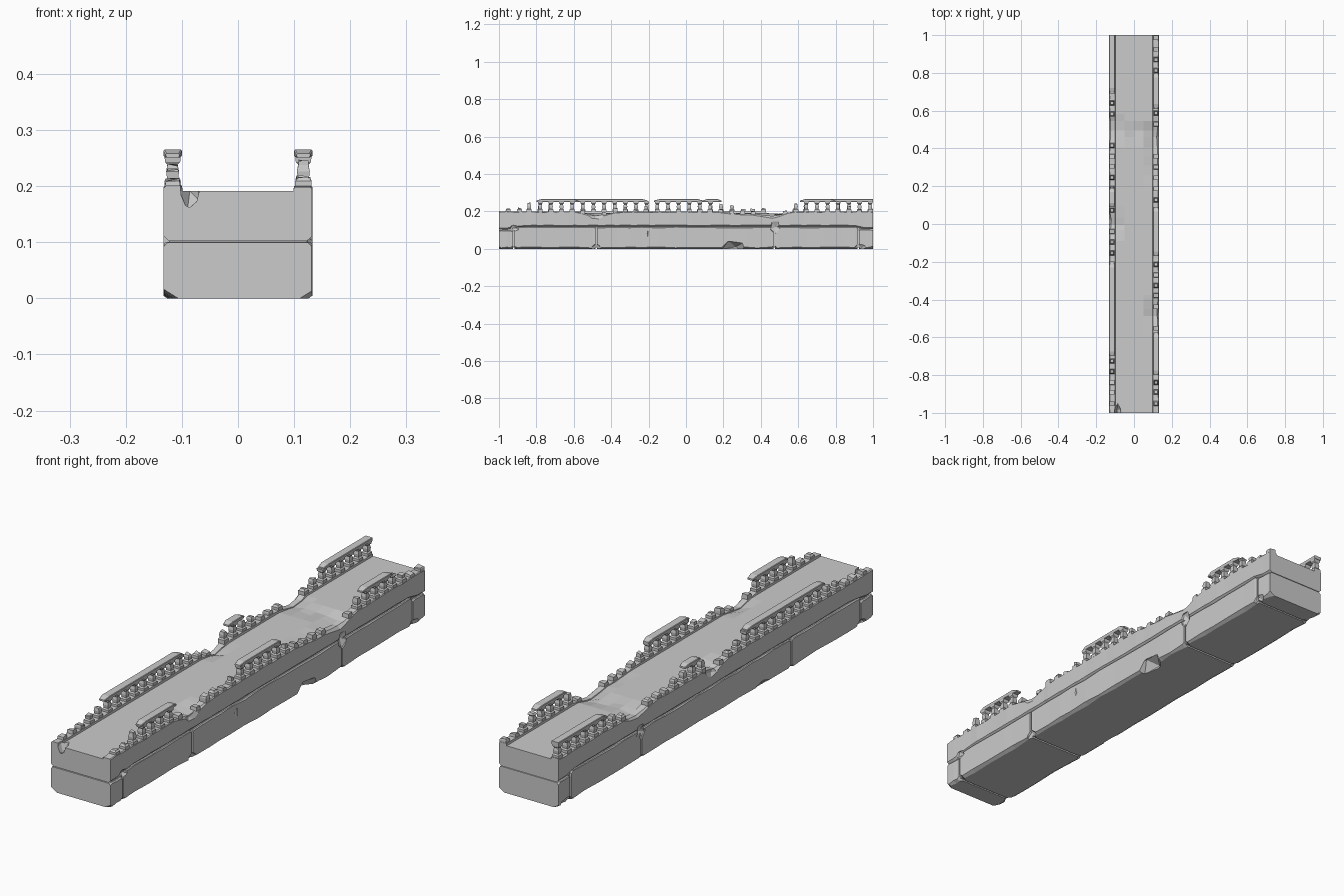
import bpy, bmesh, random
from mathutils import Matrix, Euler

if "Cube" in bpy.data.objects:
    bpy.data.objects.remove(bpy.data.objects["Cube"])

random.seed(7)
R = random.uniform
HW = 0.133          # half width of the bridge
RAIL_X = 0.1165     # centre line of each balustrade


def finish(name, bm):
    bmesh.ops.recalc_face_normals(bm, faces=bm.faces)
    me = bpy.data.meshes.new(name)
    bm.to_mesh(me)
    bm.free()
    ob = bpy.data.objects.new(name, me)
    bpy.context.collection.objects.link(ob)
    return ob


def loft(bm, rings):
    """Skin a list of equal-length point rings and cap both ends."""
    vs = [[bm.verts.new(p) for p in ring] for ring in rings]
    n = len(vs[0])
    for a, b in zip(vs, vs[1:]):
        for i in range(n):
            j = (i + 1) % n
            bm.faces.new((a[i], a[j], b[j], b[i]))
    bm.faces.new(vs[0][::-1])
    bm.faces.new(vs[-1])


def interp(keys, y):
    for (y0, h0), (y1, h1) in zip(keys, keys[1:]):
        if y <= y1:
            return h0 + (h1 - h0) * (y - y0) / (y1 - y0)
    return keys[-1][1]


def stations(y0, y1, step):
    n = max(2, round((y1 - y0) / step))
    s = (y1 - y0) / n
    return [y0 + s * i + (R(-.3, .3) * s if 0 < i < n else 0) for i in range(n + 1)]


# Chips knocked out of the stone: position, size
CHIPS = [
    ((-.086, -1.0, .198), (.020, .05, .042)),
    ((.14, .25, -.004), (.055, .075, .05)),
    ((.135, -.48, .0), (.02, .03, .03)),
    ((.138, .475, .115), (.022, .03, .04)),
    ((-.138, .475, .11), (.02, .03, .035)),
    ((-.138, .02, .19), (.02, .05, .04)),
    ((.14, -.48, .185), (.02, .06, .035)),
    ((.137, -.2, .08), (.009, .012, .03)),
    ((.138, -.92, .11), (.02, .03, .02)),
    ((-.138, -.93, .0), (.03, .04, .03)),
    ((.138, .93, .0), (.02, .04, .03)),
    ((-.138, -.3, .0), (.02, .06, .02)),
    ((-.138, .95, .0), (.025, .05, .03)),
]
bm = bmesh.new()
for pos, size in CHIPS:
    m = (Matrix.Translation(pos) @ Matrix.Diagonal((*size, 1))
         @ Euler((R(0, 3), R(0, 3), R(0, 3))).to_matrix().to_4x4())
    bmesh.ops.create_icosphere(bm, subdivisions=1, radius=1, matrix=m)
cutter = finish("chip_cutter", bm)
cutter.hide_render = True
cutter.display_type = 'WIRE'


def chip(ob):
    mod = ob.modifiers.new("chips", 'BOOLEAN')
    mod.operation = 'DIFFERENCE'
    mod.object = cutter
    mod.solver = 'EXACT'


# Lower tier: worn blocks separated by open joints
def block_ring(y, z1, worn):
    def c():
        return R(.003, .008) + worn
    w = [HW - R(0, .002) for _ in range(2)]
    a, b, d, e = c() * 1.3, c() * 1.3, c() * .6, c() * .6
    return [(-w[0], y, a), (-w[0], y, z1 - d), (-w[0] + d, y, z1), (w[1] - e, y, z1),
            (w[1], y, z1 - e), (w[1], y, b), (w[1] - b * 1.6, y, 0), (-w[0] + a * 1.6, y, 0)]


BLOCKS = [("front_end_block", -1, -.925, .100), ("front_block", -.918, -.485, .117),
          ("middle_block", -.477, .468, .117), ("back_block", .476, .918, .117),
          ("back_end_block", .925, 1, .104)]
for name, y0, y1, top in BLOCKS:
    bm = bmesh.new()
    ys = stations(y0, y1, .09)
    ys[1:1] = [y0 + .012]
    ys[-1:-1] = [y1 - .012]
    ys.sort()
    loft(bm, [block_ring(y, top + R(-.002, .001), .006 if i in (0, len(ys) - 1) else 0)
              for i, y in enumerate(ys)])
    chip(finish(name, bm))

# Inner core closing the joints
bm = bmesh.new()
bmesh.ops.create_cube(bm, size=1, matrix=Matrix.Translation((0, 0, .075))
                      @ Matrix.Diagonal((.246, 1.97, .13, 1)))
bmesh.ops.translate(bm, verts=bm.verts, vec=(0, 0, -.002))
chip(finish("core", bm))

# Upper tier: deck trough with a worn curb on each side
CURB_L = [(-1, .2), (-.12, .2), (-.05, .192), (.0, .178), (.05, .193), (.09, .2),
          (.4, .2), (.46, .186), (.52, .178), (.58, .198), (1, .2)]
CURB_R = [(-1, .2), (-.57, .199), (-.5, .176), (-.44, .186), (-.36, .199), (.18, .2),
          (.26, .19), (.36, .188), (.44, .175), (.5, .18), (.56, .199), (1, .2)]


def deck_ring(y):
    hl, hr = (min(.201, interp(k, y) + R(-.002, .001)) for k in (CURB_L, CURB_R))
    b = interp([(-1, .102), (-.94, .103), (-.9, .118), (.9, .118), (.94, .106), (1, .105)], y)
    b += R(-.001, .001)
    wl, wr = HW - R(0, .0015), HW - R(0, .0015)
    cl, cr = R(.002, .005) + (.2 - hl) * .3, R(.002, .005) + (.2 - hr) * .3
    d = .191
    crack = .009 if abs(y - .49) < .03 else 0
    return [(-wl, y, b + .008), (-wl, y, hl - cl), (-wl + cl, y, hl), (-.1, y, hl),
            (-.0985, y, min(d, hl - .003)), (-.05, y, d - crack * R(0, 1)),
            (.0, y, d - crack * R(0, 1)), (.05, y, d - crack * R(0, 1)),
            (.0985, y, min(d, hr - .003)), (.1, y, hr), (wr - cr, y, hr),
            (wr, y, hr - cr), (wr, y, b + .008), (wr - .009, y, b), (-wl + .009, y, b)]


bm = bmesh.new()
loft(bm, [deck_ring(y) for y in stations(-1, 1, .045)])
chip(finish("deck_and_curbs", bm))


# Balusters: square turned posts, whole under a rail, broken elsewhere
def post(bm, x, y, z0, top):
    prof = [(z0, .0145), (.209, .0145), (.214, .010), (.226, .0115), (.238, .009),
            (.243, .0135), (.254, .0145)]
    prof = [p for p in prof if p[0] < top - .002]
    broken = top < .25
    last = prof[-1][1] if len(prof) < 3 else .0105
    prof.append((top, last * .85 if broken else .0145))
    rings = []
    for i, (z, r) in enumerate(prof):
        tilt = .004 if broken and i == len(prof) - 1 else 0
        rings.append([(x + sx * r, y + sy * r * .9, z + R(-tilt, tilt))
                      for sx, sy in ((-1, -1), (1, -1), (1, 1), (-1, 1))])
    loft(bm, rings)


# Handrail: chamfered bar with ragged ends
def rail(bm, x, y0, y1):
    ys = [y0, y0 + .025] + stations(y0 + .05, y1 - .05, .1) + [y1 - .025, y1]
    if y1 - y0 < .12:
        ys = [y0, y0 + .02, y1 - .02, y1]
    rings = []
    for y in ys:
        ragged = y in (y0, y1) and abs(y) < .99
        t = .258 if ragged else .265
        w = .0125 if ragged else .0165
        rings.append([(x - w * .85, y, .251), (x - w, y, .255), (x - w, y, t - .002),
                      (x - w + .002, y, t), (x + w - .002, y, t), (x + w, y, t - .002),
                      (x + w, y, .255), (x + w * .85, y, .251)])
    loft(bm, rings)


RAILS = {-1: [(-.70, -.205), (.09, .19), (.695, 1)],
         1: [(-.80, -.575), (-.17, .09), (.61, .80)]}
SIDES = {-1: ("left", CURB_L), 1: ("right", CURB_R)}
for side, (label, curb) in SIDES.items():
    posts, rails = bmesh.new(), bmesh.new()
    x = side * RAIL_X
    for y0, y1 in RAILS[side]:
        rail(rails, x, y0, y1)
    for k in range(35):
        y = -.95 + .0569 * k
        h = interp(curb, y)
        gap = min(max(y0 - y, y - y1) for y0, y1 in RAILS[side])
        if gap < -.005:
            post(posts, x, y, h - .006, .253)
        elif h > .194:
            # stubs grow taller close to a standing rail
            top = R(.235, .249) if gap < .04 else R(.222, .236) if gap < .09 else R(.207, .222)
            post(posts, x, y + R(-.004, .004), h - .006, top)
        elif h > .185:
            post(posts, x, y, h - .006, h + .012)
    finish(label + "_balusters", posts)
    finish(label + "_handrails", rails)
